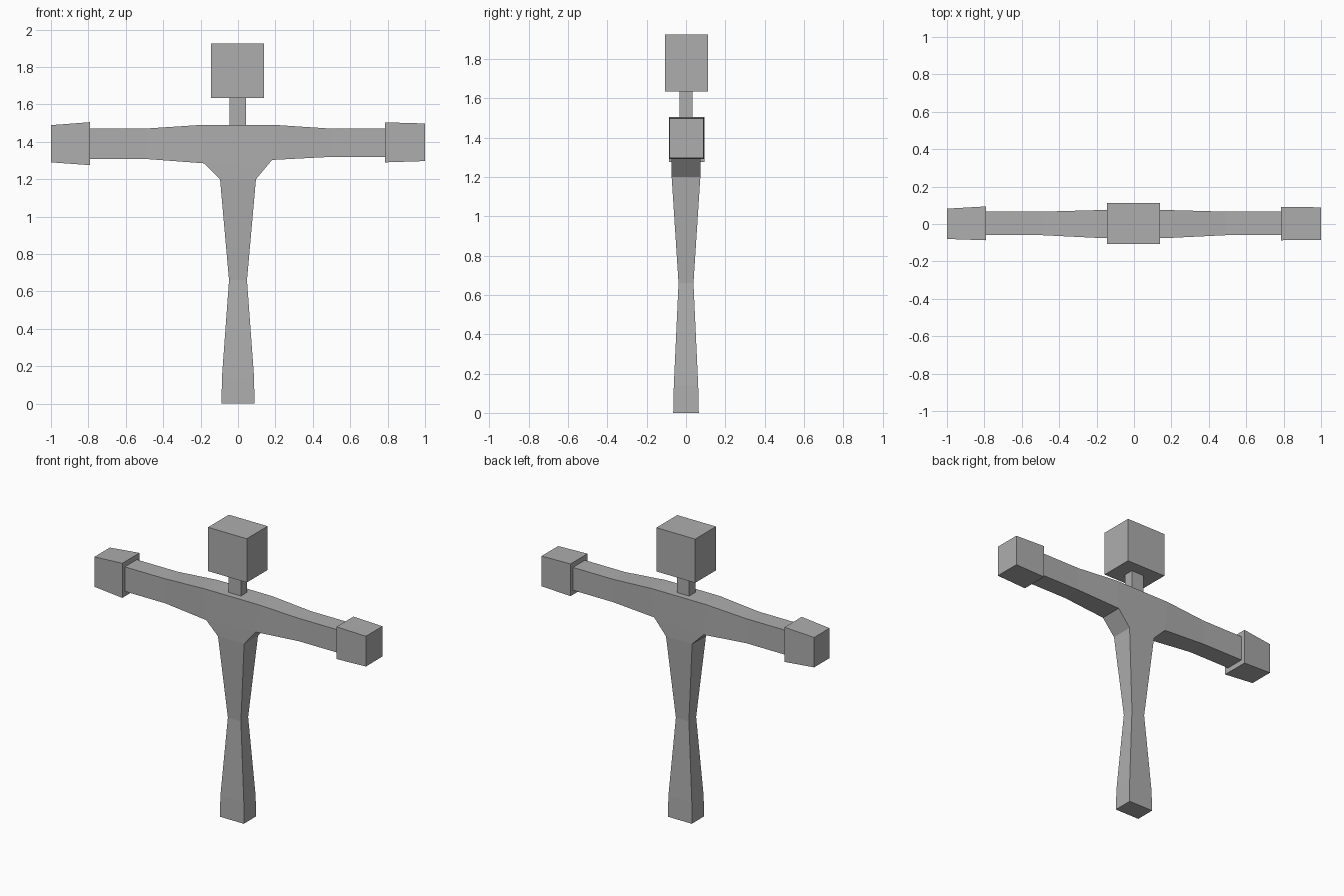
import bpy, bmesh

if "Cube" in bpy.data.objects:
    bpy.data.objects.remove(bpy.data.objects["Cube"])

grey = bpy.data.materials.new("plain_grey")
grey.diffuse_color = (0.42, 0.42, 0.42, 1)
grey.use_nodes = True
grey.node_tree.nodes["Principled BSDF"].inputs["Base Color"].default_value = grey.diffuse_color


def bridge(bm, a, b):
    """Four side faces between two rings of four vertices."""
    for i in range(4):
        j = (i + 1) % 4
        bm.faces.new((a[i], a[j], b[j], b[i]))


def ring_z(bm, hx, hy, z_left, z_right):
    return [bm.verts.new(p) for p in ((-hx, -hy, z_left), (hx, -hy, z_right),
                                      (hx, hy, z_right), (-hx, hy, z_left))]


def ring_x(bm, x, y0, y1, z0, z1):
    return [bm.verts.new(p) for p in ((x, y0, z0), (x, y1, z0), (x, y1, z1), (x, y0, z1))]


def finish(bm, name):
    bmesh.ops.recalc_face_normals(bm, faces=bm.faces)
    mesh = bpy.data.meshes.new(name)
    bm.to_mesh(mesh)
    bm.free()
    mesh.materials.append(grey)
    bpy.context.collection.objects.link(bpy.data.objects.new(name, mesh))


def block(name, end_a, end_b):
    """Tapered box between two cross-sections along x."""
    bm = bmesh.new()
    a, b = ring_x(bm, *end_a), ring_x(bm, *end_b)
    bridge(bm, a, b)
    bm.faces.new(a)
    bm.faces.new(b)
    finish(bm, name)


# Body: tapered leg column widening into the shoulders
bm = bmesh.new()
column = [ring_z(bm, *s) for s in ((0.088, 0.065, 0, 0), (0.086, 0.062, 0.14, 0.14),
                                   (0.048, 0.038, 0.66, 0.66), (0.096, 0.073, 1.2, 1.2),
                                   (0.182, 0.074, 1.285, 1.303), (0.2, 0.074, 1.49, 1.49))]
for a, b in zip(column[:4], column[1:5]):
    bridge(bm, a, b)
bm.faces.new(column[0])
low, top = column[4:]
bm.faces.new(top)
bm.faces.new((low[0], low[1], top[1], top[0]))
bm.faces.new((low[2], low[3], top[3], top[2]))

# Arms: grown sideways out of the shoulder openings
for side, front, back, z_low in ((-1, 0, 3, 1.308), (1, 1, 2, 1.319)):
    ring = [low[front], low[back], top[back], top[front]]
    for x, half in ((0.49, 0.063), (0.8, 0.063)):
        nxt = ring_x(bm, side * x, 0.003 - half, 0.003 + half, z_low, 1.471)
        bridge(bm, ring, nxt)
        ring = nxt
    bm.faces.new(ring)
finish(bm, "body")

# Hands, neck and head
block("left_hand", (-1.0, -0.08, 0.082, 1.29, 1.489), (-0.79, -0.087, 0.094, 1.275, 1.505))
block("right_hand", (0.785, -0.087, 0.092, 1.29, 1.504), (1.0, -0.085, 0.089, 1.297, 1.498))
block("neck", (-0.046, -0.033, 0.033, 1.48, 1.64), (0.044, -0.033, 0.033, 1.48, 1.64))
block("head", (-0.145, -0.108, 0.111, 1.634, 1.925), (0.14, -0.108, 0.111, 1.634, 1.925))
